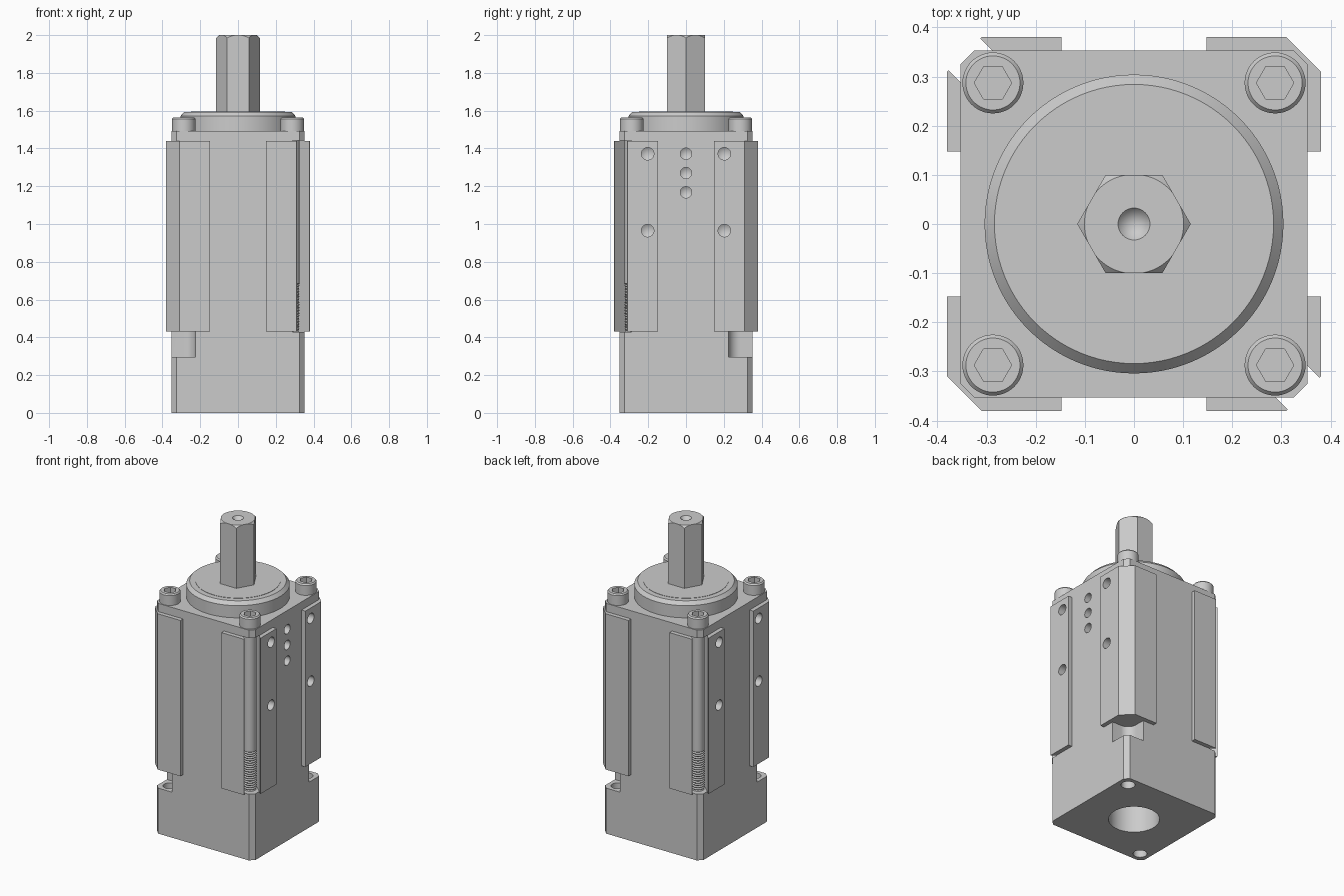
import bpy, bmesh
from math import pi, cos, sin

if "Cube" in bpy.data.objects:
    bpy.data.objects.remove(bpy.data.objects["Cube"])


def finish(name, bm):
    bmesh.ops.remove_doubles(bm, verts=bm.verts, dist=1e-5)
    bmesh.ops.recalc_face_normals(bm, faces=bm.faces)
    me = bpy.data.meshes.new(name)
    bm.to_mesh(me)
    bm.free()
    ob = bpy.data.objects.new(name, me)
    bpy.context.collection.objects.link(ob)
    return ob


def prism(name, pts, z0, z1):
    """Extrude an xy outline from z0 to z1."""
    bm = bmesh.new()
    face = bm.faces.new([bm.verts.new((x, y, z0)) for x, y in pts])
    ext = bmesh.ops.extrude_face_region(bm, geom=[face])
    top = [v for v in ext['geom'] if isinstance(v, bmesh.types.BMVert)]
    bmesh.ops.translate(bm, verts=top, vec=(0, 0, z1 - z0))
    return finish(name, bm)


def lathe(name, profile, loc=(0, 0, 0), rot=(0, 0, 0), steps=48):
    """Spin an (r, z) profile that starts and ends on the axis."""
    bm = bmesh.new()
    vs = [bm.verts.new((r, 0, z)) for r, z in profile]
    es = [bm.edges.new(p) for p in zip(vs, vs[1:])]
    bmesh.ops.spin(bm, geom=vs + es, cent=(0, 0, 0), axis=(0, 0, 1),
                   angle=2 * pi, steps=steps)
    ob = finish(name, bm)
    ob.location, ob.rotation_euler = loc, rot
    return ob


def rod(name, r, z0, z1, x=0, y=0):
    return lathe(name, [(0, z0), (r, z0), (r, z1), (0, z1)], (x, y, 0))


def boolean(ob, tool, op='DIFFERENCE'):
    bpy.context.view_layer.objects.active = ob
    m = ob.modifiers.new('cut', 'BOOLEAN')
    m.object, m.operation, m.solver = tool, op, 'EXACT'
    bpy.ops.object.modifier_apply(modifier=m.name)
    bpy.data.objects.remove(tool)


def hexagon(r, x=0, y=0):
    return [(x + r * cos(i * pi / 3), y + r * sin(i * pi / 3)) for i in range(6)]


def turn(pts, s):
    return [(x * s, y * s) for x, y in pts]


H, C, S = 0.353, 0.325, 0.287   # half width, corner chamfer, screw position

# Square housing with chamfered corners
body = prism('housing', [(H, -C), (H, C), (C, H), (-C, H),
                         (-H, C), (-H, -C), (-C, -H), (C, -H)], 0, 1.493)

for s in (1, -1):
    # Access notch and bolt hole below the closed corners
    arc = [(S + 0.062 * cos(a), S + 0.062 * sin(a))
           for a in [pi + i * pi / 24 for i in range(13)]]
    notch = arc + [(0.42, 0.225), (0.42, 0.42), (0.225, 0.42)]
    boolean(body, prism('notch_cutter', turn(notch, s), 0.295, 0.431))
    boolean(body, rod('bolt_hole_cutter', 0.041, -0.1, 0.32, S * s, S * s))

# Blind bore underneath
boolean(body, rod('bore_cutter', 0.15, -0.1, 0.35))

# Raised rails wrapped round the four corners
rail = [(0.147, 0.38), (0.31, 0.38), (0.38, 0.31), (0.38, 0.147),
        (0.33, 0.147), (0.33, 0.33), (0.147, 0.33)]
for sx in (1, -1):
    for sy in (1, -1):
        boolean(body, prism('rail', [(x * sx, y * sy) for x, y in rail],
                            0.43, 1.44), 'UNION')

# Round-bottomed diagonal slots exposing two of the bolts
for s in (1, -1):
    w, k = 0.046, 0.046 * 0.7071
    slot = [(S + w * cos(a), -S + w * sin(a))
            for a in [pi / 4 + i * pi / 24 for i in range(25)]]
    slot += [(S - k + 0.15, -S - k - 0.15), (S + k + 0.15, -S + k - 0.15)]
    boolean(body, prism('slot_cutter', turn(slot, s), 0.429, 1.441))

# Conical-bottomed side holes: rails on both sides, port row on the right only
holes = [(s, y, z, 0.033) for s in (1, -1) for y in (0.203, -0.203)
         for z in (1.372, 0.965)]
holes += [(1, 0, z, 0.03) for z in (1.372, 1.27, 1.168)]
for s, y, z, r in holes:
    boolean(body, lathe('side_hole_cutter',
                        [(0, -0.1), (r, -0.1), (r, 0.09), (0, 0.11)],
                        (0.38 * s, y, z), (0, -pi / 2 * s, 0), 32))

# Chamfered top flange with a faint inner disc
lathe('top_flange', [(0, 1.48), (0.304, 1.48), (0.304, 1.572), (0.284, 1.594),
                     (0.25, 1.594), (0.25, 1.596), (0, 1.596)], steps=96)

# Hexagonal shaft, chamfered by a turned envelope, with a centre drill point
shaft = prism('hex_shaft', hexagon(0.1155), 1.55, 2.0)
boolean(shaft, lathe('chamfer_envelope', [(0, 1.5), (0.13, 1.5), (0.13, 1.97),
                                          (0.101, 2.0), (0, 2.0)], steps=96),
        'INTERSECT')
boolean(shaft, lathe('centre_cutter', [(0, 1.96), (0.0405, 2.01), (0, 2.01)]))

# Socket-head screws
for sx in (1, -1):
    for sy in (1, -1):
        x, y = S * sx, S * sy
        head = lathe('screw_head', [(0, 1.485), (0.062, 1.485), (0.062, 1.557),
                                    (0.055, 1.565), (0, 1.565)], (x, y, 0))
        boolean(head, prism('socket_cutter', hexagon(0.038, x, y), 1.525, 1.6))

# Bolt shanks with ridged thread, seen in the open slots
n, z0, z1 = 18, 0.42, 0.68
p = (z1 - z0) / n
thread = [(0, z0)]
for i in range(n):
    thread += [(0.032, z0 + i * p), (0.038, z0 + (i + 0.5) * p)]
thread += [(0.032, z1), (0.038, z1 + 0.004), (0.038, 1.45), (0, 1.45)]
for s in (1, -1):
    lathe('bolt_shank', thread, (S * s, -S * s, 0), steps=32)

# Smooth round surfaces, keep hard edges
for ob in bpy.context.collection.objects:
    ob.select_set(True)
    bpy.context.view_layer.objects.active = ob
bpy.ops.object.shade_smooth_by_angle(angle=0.45)
